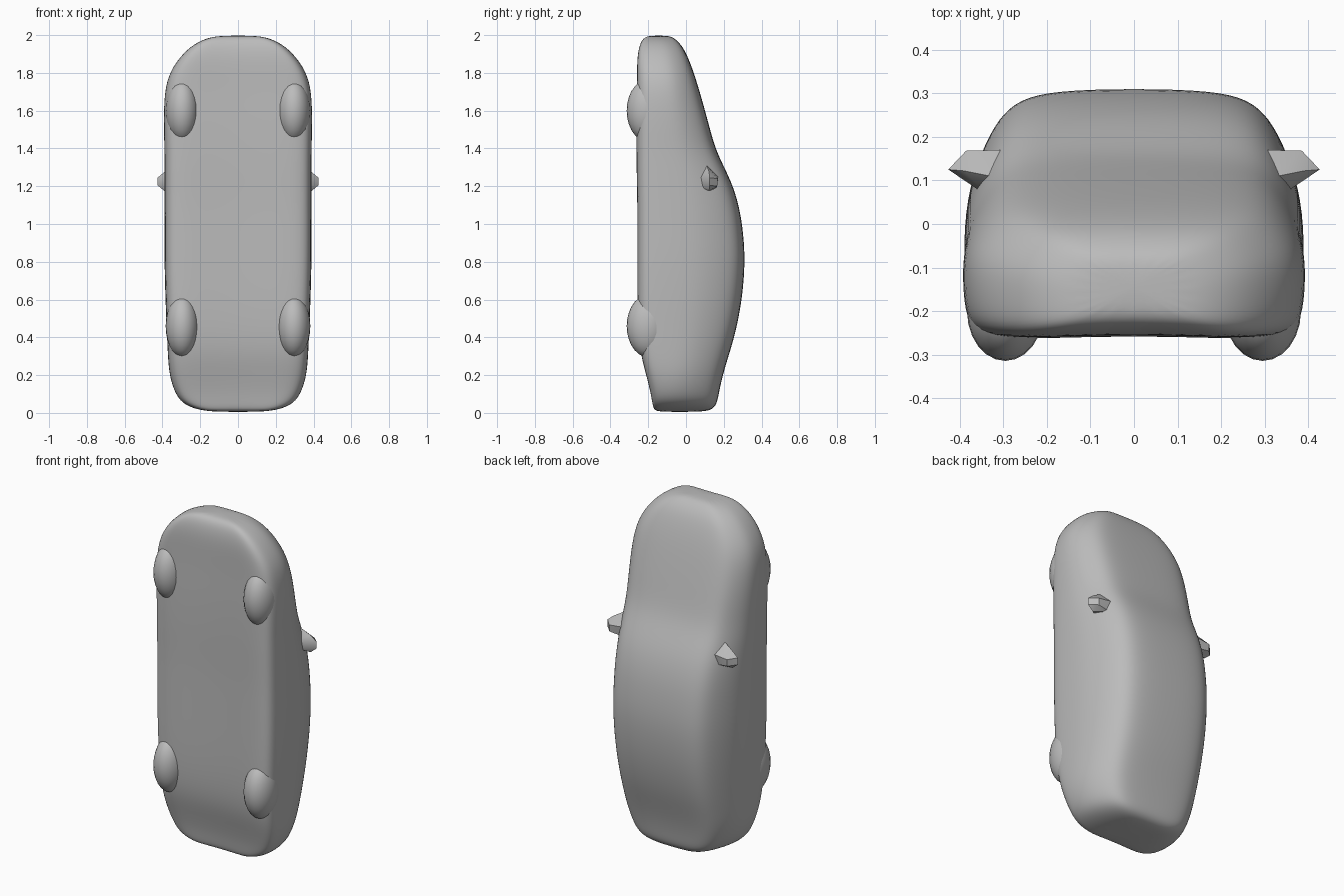
import bpy, bmesh, math
from mathutils import Matrix, Vector

if "Cube" in bpy.data.objects:
    bpy.data.objects.remove(bpy.data.objects["Cube"])

grey = bpy.data.materials.new("plain grey")
grey.diffuse_color = (0.5, 0.5, 0.5, 1)
grey.use_nodes = True
grey.node_tree.nodes["Principled BSDF"].inputs["Base Color"].default_value = grey.diffuse_color


def make_object(name, bm, angle=40):
    bmesh.ops.recalc_face_normals(bm, faces=bm.faces)
    mesh = bpy.data.meshes.new(name)
    bm.to_mesh(mesh)
    bm.free()
    mesh.materials.append(grey)
    obj = bpy.data.objects.new(name, mesh)
    bpy.context.collection.objects.link(obj)
    bpy.ops.object.select_all(action='DESELECT')
    obj.select_set(True)
    bpy.context.view_layer.objects.active = obj
    bpy.ops.object.shade_smooth_by_angle(angle=math.radians(angle))
    return obj


# Car body: stations along its length (z, half width, underside y, roof y)
STATIONS = [
    (0.005, 0.13, -0.15, 0.09), (0.018, 0.22, -0.172, 0.14), (0.05, 0.295, -0.18, 0.165),
    (0.11, 0.335, -0.19, 0.175), (0.2, 0.362, -0.213, 0.195), (0.3, 0.37, -0.24, 0.225),
    (0.42, 0.375, -0.255, 0.262), (0.6, 0.383, -0.26, 0.298), (0.8, 0.388, -0.26, 0.314),
    (0.95, 0.388, -0.26, 0.304), (1.08, 0.388, -0.26, 0.285), (1.2, 0.388, -0.262, 0.25),
    (1.3, 0.388, -0.264, 0.203), (1.4, 0.388, -0.265, 0.154), (1.55, 0.392, -0.265, 0.115),
    (1.7, 0.388, -0.262, 0.073), (1.8, 0.362, -0.262, 0.042), (1.88, 0.31, -0.26, 0.012),
    (1.94, 0.25, -0.25, -0.018), (1.98, 0.18, -0.232, -0.055), (1.998, 0.10, -0.20, -0.09),
]
# Right half of the section below and above the shoulder
LOWER = [(0.0, 0.008), (0.45, 0.004), (0.82, 0.0), (0.96, 0.025), (1.0, 0.08)]
UPPER = [(1.01, 0.0), (0.955, 0.36), (0.85, 0.68), (0.74, 0.87), (0.58, 0.965), (0.3, 0.995), (0.0, 1.0)]


def section(z, w, y0, y1):
    shoulder = 0.4 * y1 - 0.12
    squash = min(1, (shoulder - y0) / 0.16)
    half = [(fx * w, y0 + dy * squash) for fx, dy in LOWER]
    half += [(fx * w, shoulder + t * (y1 - shoulder)) for fx, t in UPPER]
    ring = half + [(-x, y) for x, y in reversed(half[1:-1])]
    return [(x, y, z) for x, y in ring]


bm = bmesh.new()
rings = [[bm.verts.new(p) for p in section(*s)] for s in STATIONS]
for a, b in zip(rings, rings[1:]):
    n = len(a)
    for i in range(n):
        j = (i + 1) % n
        bm.faces.new((a[i], a[j], b[j], b[i]))
bm.faces.new(rings[0][::-1])
bm.faces.new(rings[-1])
body = make_object("car_body", bm, 60)
body.modifiers.new("smooth", 'SUBSURF').levels = 2
body.modifiers["smooth"].render_levels = 2

# Four half-sunken wheels
for end, z in (("rear", 0.46), ("front", 1.6)):
    for side, s in (("right", 1), ("left", -1)):
        bm = bmesh.new()
        bmesh.ops.create_uvsphere(bm, u_segments=24, v_segments=14, radius=1)
        bmesh.ops.transform(bm, verts=bm.verts, matrix=Matrix.Translation((s * 0.295, -0.2, z))
                            @ Matrix.Diagonal((0.088, 0.114, 0.165, 1)))
        make_object(f"{end}_{side}_wheel", bm)

# Faceted door mirrors
MIRROR = [(0.30, 0.17, 1.25), (0.385, 0.168, 1.24), (0.385, 0.165, 1.20), (0.30, 0.16, 1.19),
          (0.426, 0.125, 1.245), (0.426, 0.125, 1.205), (0.39, 0.122, 1.175), (0.39, 0.122, 1.275),
          (0.33, 0.06, 1.25), (0.33, 0.07, 1.20), (0.33, 0.11, 1.31)]
for side, s in (("right", 1), ("left", -1)):
    bm = bmesh.new()
    verts = [bm.verts.new((s * x, y, z)) for x, y, z in MIRROR]
    bmesh.ops.convex_hull(bm, input=verts)
    make_object(f"{side}_mirror", bm, 35)
